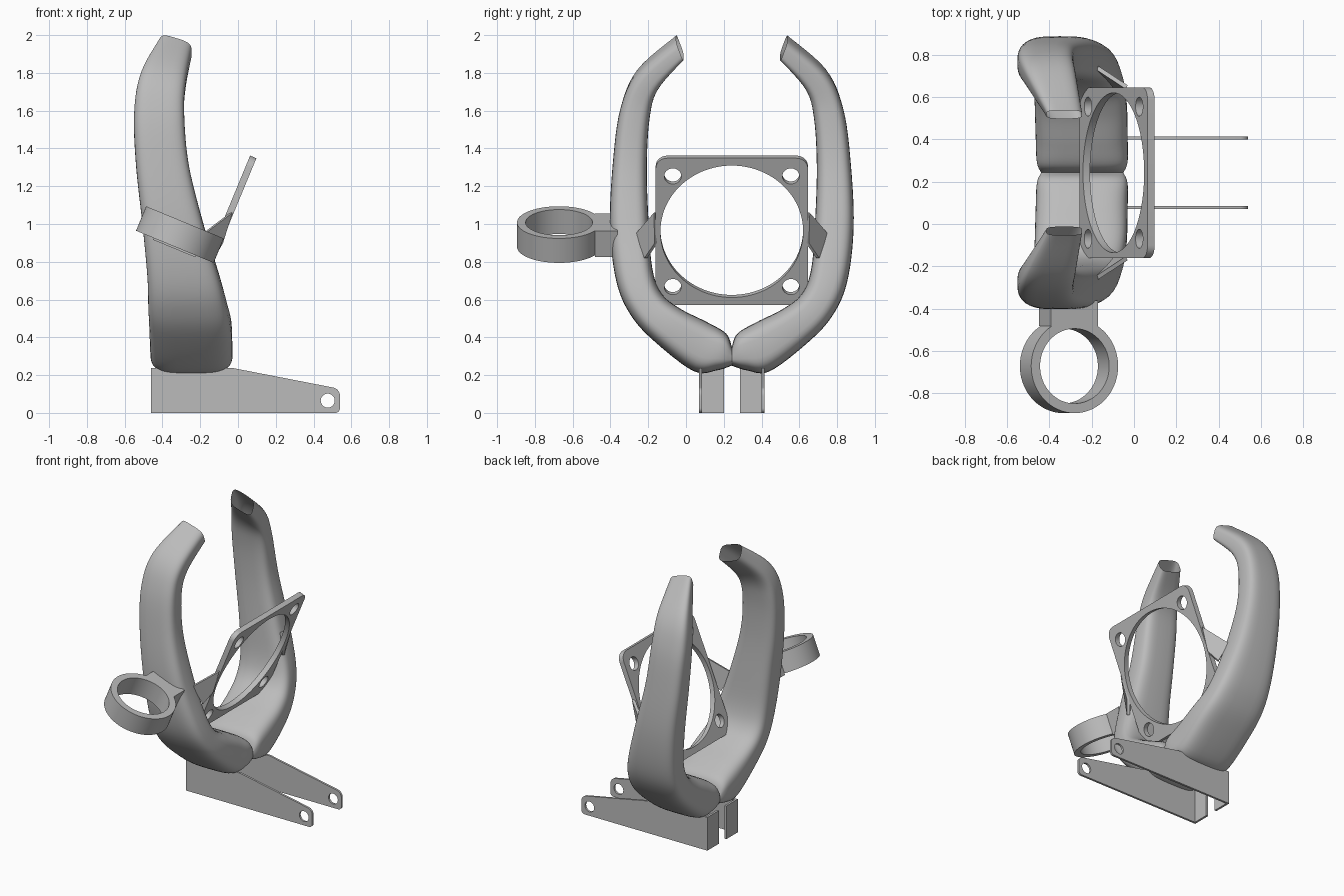
import bpy, bmesh, math
from mathutils import Matrix, Vector

cube = bpy.data.objects.get("Cube")
if cube:
    bpy.data.objects.remove(cube, do_unlink=True)

MID = 0.2425                  # y of the symmetry plane
TILT = math.radians(22.5)     # lean shared by the ring and the square frame

grey = bpy.data.materials.new("plain grey")
grey.use_nodes = True
grey.diffuse_color = (0.5, 0.5, 0.5, 1)
grey.node_tree.nodes["Principled BSDF"].inputs["Base Color"].default_value = grey.diffuse_color


def finish(obj, angle=35):
    """Give the part its material and shading."""
    bpy.ops.object.select_all(action='DESELECT')
    obj.select_set(True)
    bpy.context.view_layer.objects.active = obj
    if obj.type == 'CURVE':
        bpy.ops.object.convert(target='MESH')
        obj = bpy.context.view_layer.objects.active
    obj.data.materials.clear()
    obj.data.materials.append(grey)
    bpy.ops.object.shade_smooth_by_angle(angle=math.radians(angle))
    return obj


def mesh_part(name, bm, angle=35):
    bmesh.ops.recalc_face_normals(bm, faces=bm.faces)
    mesh = bpy.data.meshes.new(name)
    bm.to_mesh(mesh)
    bm.free()
    obj = bpy.data.objects.new(name, mesh)
    bpy.context.collection.objects.link(obj)
    return finish(obj, angle)


def arc(cx, cy, r, start=0, end=360, n=64):
    """Points on a circle, closed when it goes all the way round."""
    full = end - start == 360
    steps = n if full else n + 1
    angles = [math.radians(start + (end - start) * i / n) for i in range(steps)]
    return [(cx + r * math.cos(a), cy + r * math.sin(a)) for a in angles]


def sheet(name, loops, thickness, matrix):
    """Flat outline with holes, extruded evenly about its plane."""
    curve = bpy.data.curves.new(name, 'CURVE')
    curve.dimensions = '2D'
    curve.fill_mode = 'BOTH'
    curve.extrude = thickness / 2
    for loop in loops:
        spline = curve.splines.new('POLY')
        spline.points.add(len(loop) - 1)
        for point, (x, y) in zip(spline.points, loop):
            point.co = (x, y, 0, 1)
        spline.use_cyclic_u = True
    obj = bpy.data.objects.new(name, curve)
    bpy.context.collection.objects.link(obj)
    obj.matrix_world = matrix
    return finish(obj)


def box(name, size, matrix):
    bm = bmesh.new()
    bmesh.ops.create_cube(bm, size=1, matrix=matrix @ Matrix.Diagonal((*size, 1)))
    return mesh_part(name, bm)


# Curved arms: inner edge (offset, z), outer edge (offset, z), x range
SECTIONS = [
    (0, .35, 0, .25, -.44, -.05),
    (.03, .42, .08, .225, -.46, -.03),
    (.13, .48, .2, .22, -.465, -.03),
    (.27, .55, .4, .37, -.47, -.035),
    (.37, .63, .53, .51, -.475, -.06),
    (.42, .76, .61, .69, -.48, -.1),
    (.44, 1, .645, .98, -.505, -.18),
    (.45, 1.3, .63, 1.32, -.54, -.26),
    (.435, 1.56, .59, 1.61, -.55, -.285),
    (.39, 1.72, .5, 1.81, -.515, -.275),
    (.255, 1.88, .295, 1.985, -.415, -.245),
]


def spline_value(a, b, c, d, t):
    return b + t * ((c - a) + t * ((2*a - 5*b + 4*c - d) + t * (3*(b - c) + d - a))) / 2


def arm_rings(steps=6):
    last = len(SECTIONS) - 1
    for i in range(last):
        quad = [SECTIONS[min(max(i + k, 0), last)] for k in (-1, 0, 1, 2)]
        for s in range(steps):
            yield i + s / steps, [spline_value(*v, s / steps) for v in zip(*quad)]
    yield last, SECTIONS[-1]


def arm(name, side, n=40):
    bm = bmesh.new()
    rings = []
    for pos, (iy, iz, oy, oz, x0, x1) in arm_rings():
        lean = 0.3 * max(0, pos - 8) / 2       # the open tip slopes down towards +x
        ring = []
        for k in range(n):
            a = math.tau * k / n
            u, v = (math.copysign(abs(f) ** 0.55, f) for f in (math.cos(a), math.sin(a)))
            dx = u * (x1 - x0) / 2
            y = (iy + oy) / 2 + v * (oy - iy) / 2
            z = (iz + oz) / 2 + v * (oz - iz) / 2 - lean * dx
            ring.append(bm.verts.new(((x0 + x1) / 2 + dx, MID + side * y, z)))
        rings.append(ring)
    for r, s in zip(rings, rings[1:]):
        for k in range(n):
            j = (k + 1) % n
            bm.faces.new((r[k], r[j], s[j], s[k]))
    bm.faces.new(rings[0])
    return mesh_part(name, bm, 60)


# Hinge bracket side outline, in x and z
bracket = [(-.46, 0), (-.46, .238), (-.03, .238)]
bracket += arc(.495, .09, .045, 78, 0, 8) + arc(.515, .025, .025, 0, -90, 6)
pin_hole = arc(.475, .065, .037, n=32)
upright = Matrix.Rotation(math.pi / 2, 4, 'X')

# Gusset joining the frame to an arm
GUSSET = [(-.035, .405, 1.06), (-.18, .5, .95), (-.13, .455, .82), (-.085, .4, .9)]

for label, side in (("front", -1), ("back", 1)):
    arm(label + "_curved_arm", side)
    sheet(label + "_hinge_plate", [bracket, pin_hole], .015,
          Matrix.Translation((0, MID + side * .165, 0)) @ upright)
    box(label + "_hinge_end_panel", (.015, .13, .238),
        Matrix.Translation((-.4525, MID + side * .1075, .119)))
    bm = bmesh.new()
    pts = [Vector((x, MID + side * y, z)) for x, y, z in GUSSET]
    normal = (pts[1] - pts[0]).cross(pts[2] - pts[0]).normalized() * .01
    low = [bm.verts.new(p - normal) for p in pts]
    high = [bm.verts.new(p + normal) for p in pts]
    bm.faces.new(low)
    bm.faces.new(high)
    for k in range(4):
        j = (k + 1) % 4
        bm.faces.new((low[k], low[j], high[j], high[k]))
    mesh_part(label + "_gusset", bm)

# Tilted square frame with a large opening and four corner holes
W, H, R = .403, .42, .06
outline = []
corners = []
for start, sx, sy in ((0, 1, 1), (90, -1, 1), (180, -1, -1), (270, 1, -1)):
    outline += arc(sx * (H - R), sy * (W - R), R, start, start + 90, 8)
    corners.append(arc(sx * .317, sy * .3125, .045, n=32))
frame_pose = Matrix.Translation((-.08, MID, .967)) @ Matrix.Rotation(TILT - math.pi / 2, 4, 'Y')
sheet("square_frame", [outline, arc(0, 0, .378, n=96)] + corners, .036, frame_pose)

# Tilted ring holder and the block joining it to the front arm
ring_pose = Matrix.Translation((-.3075, -.672, .944)) @ Matrix.Rotation(TILT, 4, 'Y')
sheet("ring_holder", [arc(0, 0, .2225, n=96), arc(0, 0, .177, n=96)], .14, ring_pose)
box("ring_connector", (.24, .12, .15), ring_pose @ Matrix.Translation((0, .25, -.005)))
